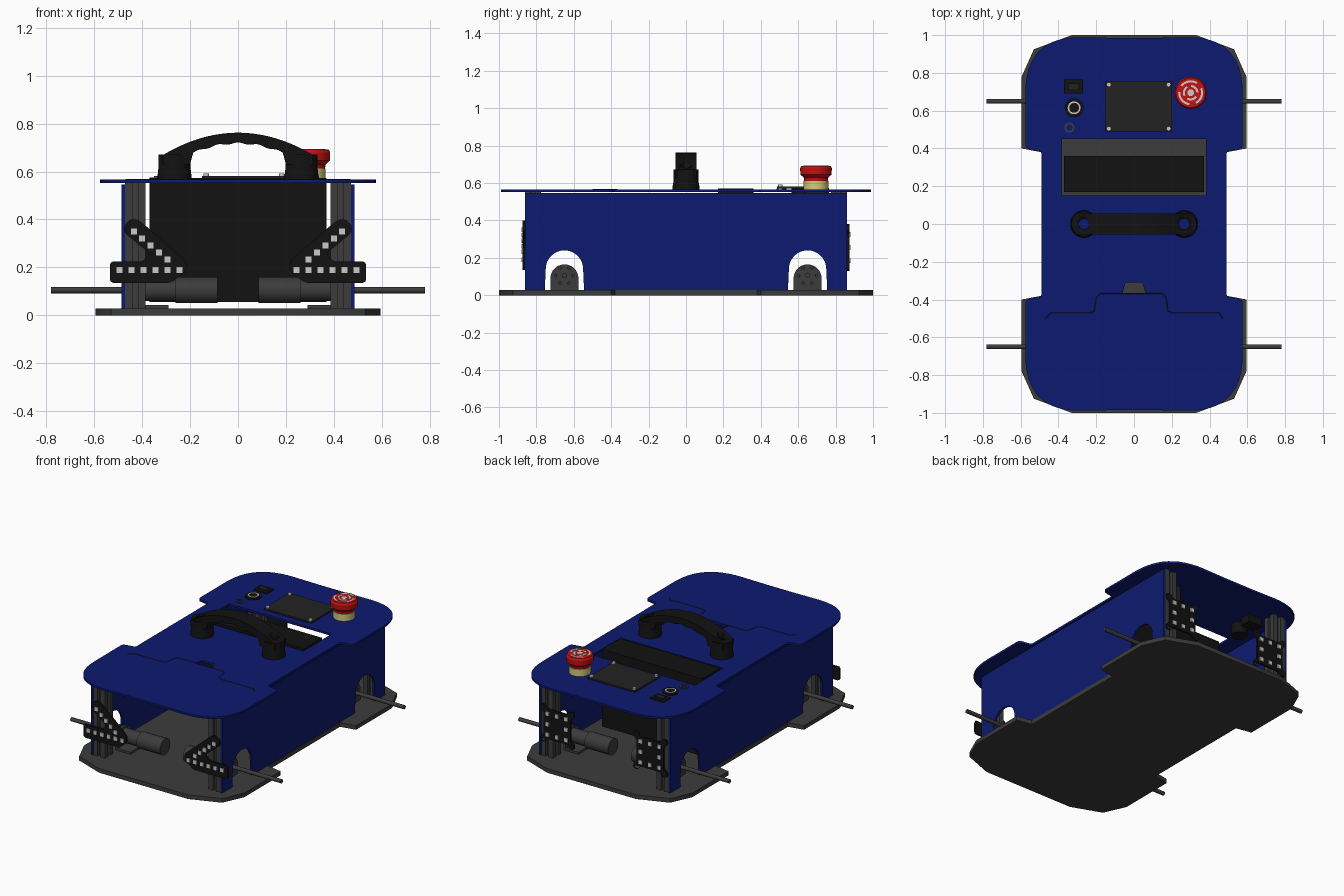
import bpy, bmesh
from math import sin, cos, pi, radians
from mathutils import Matrix, Vector, Euler

if "Cube" in bpy.data.objects:
    bpy.data.objects.remove(bpy.data.objects["Cube"])


def material(name, rgb):
    m = bpy.data.materials.new(name)
    m.diffuse_color = (*rgb, 1)
    m.use_nodes = True
    m.node_tree.nodes["Principled BSDF"].inputs["Base Color"].default_value = m.diffuse_color
    return m


BLUE = material("blue", (0.004, 0.010, 0.16))
BLACK = material("black", (0.006, 0.006, 0.006))
DARK = material("dark_grey", (0.045, 0.045, 0.045))
CHAR = material("charcoal", (0.016, 0.016, 0.016))
RED = material("red", (0.55, 0.006, 0.006))
YELLOW = material("yellow", (0.65, 0.6, 0.2))
LIGHT = material("light_grey", (0.55, 0.55, 0.55))
AXES = {'z': (0, 0, 0), 'y': (pi / 2, 0, 0), 'x': (pi / 2, 0, pi / 2)}


def add(name, me, mat):
    me.materials.clear()
    me.materials.append(mat)
    me.shade_smooth()
    me.set_sharp_from_angle(angle=radians(32))
    ob = bpy.data.objects.new(name, me)
    bpy.context.collection.objects.link(ob)
    return ob


def from_curve(name, cu, mat, mtx):
    tmp = bpy.data.objects.new("tmp", cu)
    bpy.context.collection.objects.link(tmp)
    dg = bpy.context.evaluated_depsgraph_get()
    me = bpy.data.meshes.new_from_object(tmp.evaluated_get(dg))
    bpy.data.objects.remove(tmp)
    me.transform(mtx)
    bm = bmesh.new()
    bm.from_mesh(me)
    bmesh.ops.remove_doubles(bm, verts=bm.verts, dist=1e-5)
    bmesh.ops.recalc_face_normals(bm, faces=bm.faces)
    bm.to_mesh(me)
    bm.free()
    return add(name, me, mat)


def plate(name, loops, lo, hi, mat, axis='z'):
    """Sheet from an outline and holes, spanning lo..hi along the axis."""
    cu = bpy.data.curves.new(name, 'CURVE')
    cu.dimensions, cu.fill_mode, cu.extrude = '2D', 'BOTH', (hi - lo) / 2
    for pts in loops:
        sp = cu.splines.new('POLY')
        sp.points.add(len(pts) - 1)
        for p, q in zip(sp.points, pts):
            p.co = (q[0], q[1], 0, 1)
        sp.use_cyclic_u = True
    off = Vector([(lo + hi) / 2 if a == axis else 0 for a in 'xyz'])
    rot = Euler(AXES[axis]).to_matrix().to_4x4()
    return from_curve(name, cu, mat, Matrix.Translation(off) @ rot)


def box(name, x, y, z, mat):
    return plate(name, [[(x[0], y[0]), (x[1], y[0]), (x[1], y[1]), (x[0], y[1])]], *z, mat)


def lathe(name, prof, loc, mat, axis='z', n=32):
    """Spin (radius, height) points round an axis."""
    bm = bmesh.new()
    vs = [bm.verts.new((r, 0, h)) for r, h in prof]
    es = [bm.edges.new(p) for p in zip(vs, vs[1:])]
    bmesh.ops.spin(bm, geom=vs + es, cent=(0, 0, 0), axis=(0, 0, 1), angle=2 * pi, steps=n)
    bmesh.ops.remove_doubles(bm, verts=bm.verts, dist=1e-5)
    bmesh.ops.recalc_face_normals(bm, faces=bm.faces)
    me = bpy.data.meshes.new(name)
    bm.to_mesh(me)
    bm.free()
    me.transform(Matrix.Translation(loc) @ Euler(AXES[axis]).to_matrix().to_4x4())
    return add(name, me, mat)


def cyl(name, r, a, b, loc, mat, axis='z', n=32):
    return lathe(name, [(0, a), (r, a), (r, b), (0, b)], loc, mat, axis, n)


def rounded(pts, n=6):
    """Round each (x, y, radius) corner."""
    out = []
    for i, (x, y, r) in enumerate(pts):
        c = Vector((x, y))
        if not r:
            out.append((x, y))
            continue
        p = c + (Vector(pts[i - 1][:2]) - c).normalized() * r
        q = c + (Vector(pts[(i + 1) % len(pts)][:2]) - c).normalized() * r
        out += [tuple(p.lerp(c, k / n).lerp(c.lerp(q, k / n), k / n)) for k in range(n + 1)]
    return out


def circle(x, y, r, n=24):
    return [(x + r * cos(2 * pi * k / n), y + r * sin(2 * pi * k / n)) for k in range(n)]


def four_way(q):
    return (q + [(-p[0], *p[1:]) for p in q[::-1]] + [(-p[0], -p[1], *p[2:]) for p in q]
            + [(p[0], -p[1], *p[2:]) for p in q[::-1]])


# Base plate and top deck with battery slot and latch opening
base = four_way([(.49, .38), (.595, .40), (.595, .78), (.53, .925), (.33, 1.0)])
plate("base_plate", [base], 0, .028, DARK)
deck = rounded(four_way([(.49, .385, .015), (.575, .40, .02), (.575, .995, .30), (.1, .985, 0)]), 12)
slot = [(-.38, .15), (.38, .15), (.38, .45), (-.38, .45)]
latch = [(-.06, -.365), (.06, -.365), (.045, -.31), (-.045, -.31)]
plate("top_deck", [deck, slot, latch], .552, .566, BLUE)

# Hatch seam on the deck
cu = bpy.data.curves.new("hatch_seam", 'CURVE')
cu.dimensions, cu.bevel_depth, cu.bevel_resolution = '3D', .003, 0
seam = [(-.47, -.50), (-.44, -.47), (-.23, -.47), (-.21, -.46), (-.20, -.39), (-.18, -.368),
        (.15, -.368), (.17, -.39), (.18, -.46), (.20, -.47), (.45, -.47), (.47, -.50)]
sp = cu.splines.new('POLY')
sp.points.add(len(seam) - 1)
for p, (x, y) in zip(sp.points, seam):
    p.co = (x, y, .565, 1)
from_curve("hatch_seam", cu, CHAR, Matrix())

# Battery box in the slot
box("battery_box", (-.37, .37), (.17, .36), (.055, .572), BLACK)

# Side panels with wheel arches
side = [(-.86, .028)]
for yc in (-.65, .65):
    side += [(yc - .105, .028)]
    side += [(yc - .1 * cos(pi * k / 16), .14 + .1 * sin(pi * k / 16)) for k in range(17)]
    side += [(yc + .105, .028)]
side += [(.86, .028), (.86, .546), (-.86, .546)]

# Slotted post section
h, w, d = .043, .011, .022
quarter = [(h, -h), (h, -w), (h - d, -w), (h - d, w), (h, w)]
post = []
for k in range(4):
    c, s = round(cos(k * pi / 2)), round(sin(k * pi / 2))
    post += [(x * c - y * s, x * s + y * c) for x, y in quarter]

# Front and rear light bracket outlines (right side)
vee = rounded([(.51, .225, .02), (.40, .225, .01), (.365, .255, .02), (.475, .345, .02), (.475, .375, .015),
               (.445, .405, .02), (.41, .395, .02), (.215, .225, .02), (.215, .185, .02),
               (.28, .135, .02), (.535, .135, .02), (.535, .225, .02)], 4)
vee_leds = [(.435 - .035 * k, .35 - .0295 * k) for k in range(5)] + [(.495 - .05 * k, .19) for k in range(6)]
cx, cz = .345, .255
ring = rounded([(cx + a, cz + b, .015) for a, b in four_way(
    [(.10, .055), (.10, .075), (.125, .09), (.125, .125), (.09, .125), (.075, .10), (.055, .10)])], 3)
ring_leds = [(cx + a, cz + b) for a in (-.07, 0, .07) for b in (-.07, 0, .07) if a or b]

for sx, tag in ((-1, "left"), (1, "right")):
    plate(tag + "_side_panel", [side], *sorted((sx * .472, sx * .486)), BLUE, 'x')
    for sy, end in ((-1, "front"), (1, "rear")):
        nm = f"{end}_{tag}_"
        plate(nm + "post", [[(x + sx * .428, y + sy * .817) for x, y in post]], .028, .552, DARK)
        # Motor, gearbox, mount and axle
        at = (0, sy * .65, .105)
        cyl(nm + "motor", .054, *sorted((sx * .085, sx * .26)), at, DARK, 'x')
        cyl(nm + "gearbox", .046, *sorted((sx * .26, sx * .385)), at, DARK, 'x')
        cyl(nm + "axle", .013, *sorted((sx * .38, sx * .78)), at, DARK, 'x', 16)
        y = sy * .65
        mount = [(y + .075, .028)] + [(y + .075 * cos(pi * k / 16), .09 + .075 * sin(pi * k / 16))
                                      for k in range(17)] + [(y - .075, .028)]
        holes = [circle(y + .047 * cos(k * pi / 3), .105 + .047 * sin(k * pi / 3), .007, 10) for k in range(6)]
        plate(nm + "motor_mount", [mount] + holes, *sorted((sx * .385, sx * .402)), DARK, 'x')
        box(nm + "mount_foot", sorted((sx * .29, sx * .39)), (y - .075, y + .075), (.028, .042), DARK)
        # Light bracket with square lamps and screws
        shape, leds = (vee, vee_leds) if sy < 0 else (ring, ring_leds)
        plate(nm + "light_bracket", [[(sx * a, b) for a, b in shape]],
              *sorted((sy * .861, sy * .873)), BLACK, 'y')
        for a, b in leds:
            q = .0125
            plate(nm + "lamp", [[(sx * a - q, b - q), (sx * a + q, b - q), (sx * a + q, b + q),
                                 (sx * a - q, b + q)]], *sorted((sy * .872, sy * .879)), LIGHT, 'y')

# Carry handle: arched grip on two hollow feet
xs = [-.312 + .624 * k / 40 for k in range(41)]
arch = [(x, .762 - .95 * x * x) for x in xs]
inner = [(x, .718 - 1.15 * x * x + .004 * cos(x * 75)) for x in xs if abs(x) < .2]
arch += [(.312, .63), (.2, .63)] + inner[::-1] + [(-.2, .63), (-.312, .63)]
grip = plate("handle_grip", [arch], -.055, .055, BLACK, 'y')
for sx in (-1, 1):
    x = sx * .265
    lathe("handle_foot", [(.027, .566), (.072, .566), (.072, .58), (.068, .60), (.066, .672),
                          (.027, .672), (.027, .566)], (x, 0, 0), BLACK)
    cut = cyl("handle_hole_cutter", .027, .5, .9, (x, 0, 0), BLACK)
    cut.hide_render = True
    cut.hide_viewport = True
    mod = grip.modifiers.new("hole", 'BOOLEAN')
    mod.operation, mod.object, mod.solver = 'DIFFERENCE', cut, 'EXACT'

# Emergency stop with arc markings and contact block below
ex, ey = .3, .695
cyl("stop_collar", .066, .566, .612, (ex, ey, 0), YELLOW)
lathe("stop_button", [(0, .605), (.062, .605), (.066, .63), (.083, .645), (.085, .68), (.078, .692), (0, .692)],
      (ex, ey, 0), RED)
for r0, r1, count in ((.055, .066, 3), (.03, .041, 3)):
    for k in range(count):
        t = [2 * pi * k / count + (r0 > .05) + 1.5 * j / 8 for j in range(9)]
        arc = [(ex + r1 * cos(a), ey + r1 * sin(a)) for a in t]
        arc += [(ex + r0 * cos(a), ey + r0 * sin(a)) for a in t[::-1]]
        plate("stop_marking", [arc], .690, .694, LIGHT)
cyl("stop_marking_centre", .018, .690, .694, (ex, ey, 0), LIGHT)
box("stop_contact_block", (ex - .045, ex + .045), (ey - .05, ey + .05), (.44, .552), CHAR)

# Display panel with corner screws
box("display_panel", (-.15, .20), (.487, .757), (.572, .582), CHAR)
for x in (-.133, .183):
    for y in (.505, .738):
        cyl("display_screw", .012, .566, .592, (x, y, 0), LIGHT, n=16)

# Rocker switch, push button and small socket
box("switch_frame", (-.37, -.27), (.69, .765), (.50, .574), BLACK)
box("switch_rocker", (-.35, -.29), (.71, .745), (.57, .582), CHAR)
cyl("button_bezel", .05, .48, .576, (-.317, .615, 0), BLACK)
lathe("button_ring", [(.026, .574), (.034, .574), (.034, .579), (.026, .579), (.026, .574)],
      (-.317, .615, 0), LIGHT)
lathe("socket_ring", [(.017, .56), (.027, .56), (.027, .572), (.017, .572), (.017, .56)],
      (-.342, .51, 0), DARK)
